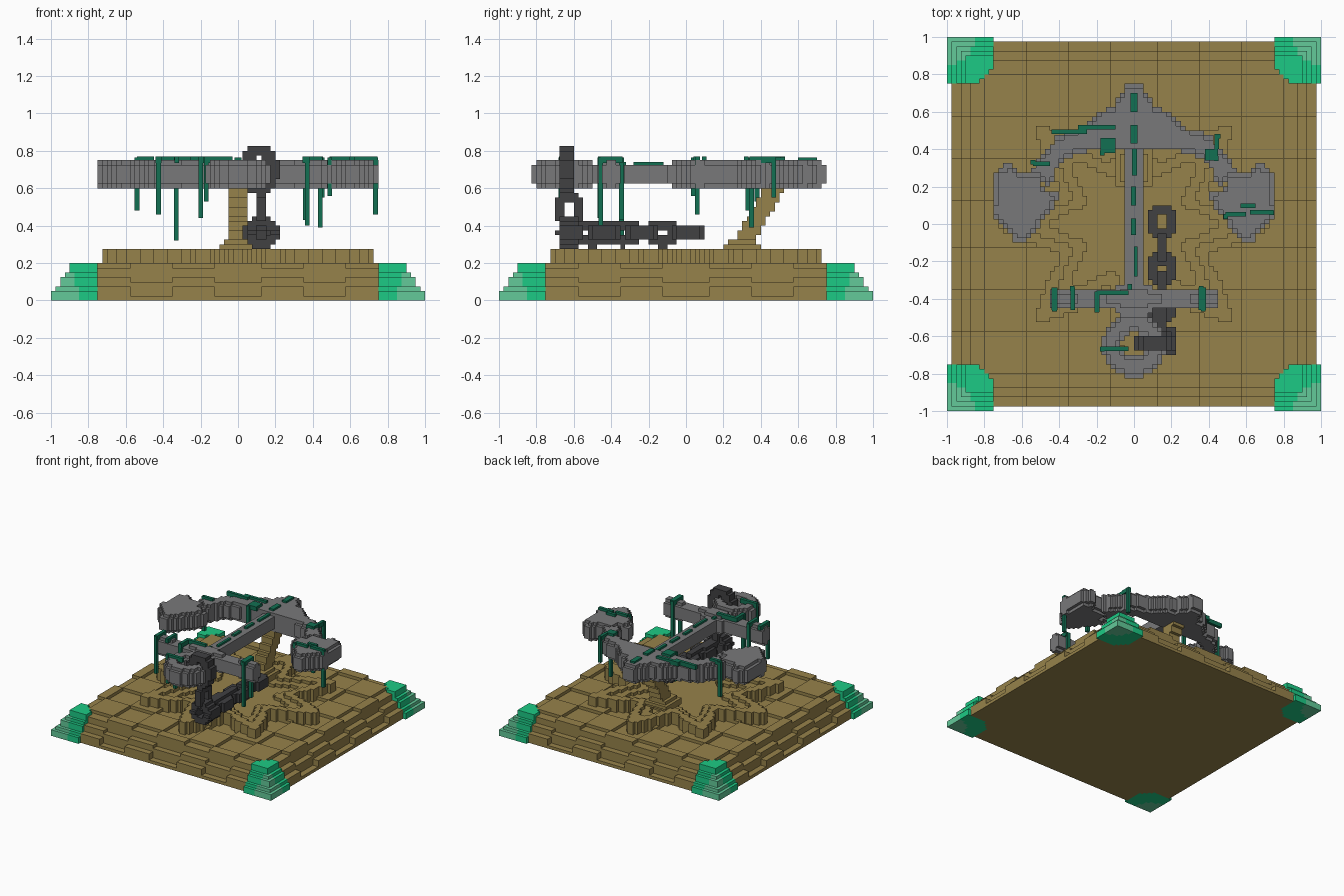
import bpy, bmesh, math
from mathutils import Vector

if "Cube" in bpy.data.objects:
    bpy.data.objects.remove(bpy.data.objects["Cube"])

V = 0.025  # voxel size


def mat(name, c):
    m = bpy.data.materials.new(name)
    m.diffuse_color = (*c, 1)
    m.use_nodes = True
    m.node_tree.nodes["Principled BSDF"].inputs["Base Color"].default_value = m.diffuse_color
    return m


WOOD = mat("sand_brown", (0.305, 0.223, 0.069))
IRON = mat("iron_grey", (0.19, 0.19, 0.195))
CHAIN = mat("dark_chain", (0.052, 0.052, 0.055))
WEED = mat("dark_seaweed", (0.006, 0.16, 0.085))
GREEN = mat("bright_green", (0.012, 0.59, 0.235))
PALE = mat("pale_green", (0.125, 0.585, 0.32))

SIDES = [((1, 0, 0), [(1, 0, 0), (1, 1, 0), (1, 1, 1), (1, 0, 1)]),
         ((-1, 0, 0), [(0, 0, 0), (0, 0, 1), (0, 1, 1), (0, 1, 0)]),
         ((0, 1, 0), [(0, 1, 0), (0, 1, 1), (1, 1, 1), (1, 1, 0)]),
         ((0, -1, 0), [(0, 0, 0), (1, 0, 0), (1, 0, 1), (0, 0, 1)]),
         ((0, 0, 1), [(0, 0, 1), (1, 0, 1), (1, 1, 1), (0, 1, 1)]),
         ((0, 0, -1), [(0, 0, 0), (0, 1, 0), (1, 1, 0), (1, 0, 0)])]


def voxels(name, lo, hi, inside, mats, pick=None):
    """Fill a box with voxels where inside(x, y, z); keep only the outer skin."""
    rng = [range(math.floor(a / V + 1e-6), math.ceil(b / V - 1e-6)) for a, b in zip(lo, hi)]
    mid = lambda c: [(k + 0.5) * V for k in c]
    cells = {(i, j, k) for i in rng[0] for j in rng[1] for k in rng[2]
             if inside(*mid((i, j, k)))}
    bm, verts = bmesh.new(), {}
    for c in cells:
        for d, quad in SIDES:
            if (c[0] + d[0], c[1] + d[1], c[2] + d[2]) in cells:
                continue
            f = []
            for q in quad:
                p = (c[0] + q[0], c[1] + q[1], c[2] + q[2])
                if p not in verts:
                    verts[p] = bm.verts.new((p[0] * V, p[1] * V, p[2] * V))
                f.append(verts[p])
            face = bm.faces.new(f)
            if pick:
                face.material_index = pick(*mid(c))
    me = bpy.data.meshes.new(name)
    bm.to_mesh(me)
    bm.free()
    for m in mats:
        me.materials.append(m)
    ob = bpy.data.objects.new(name, me)
    bpy.context.collection.objects.link(ob)
    return ob


def boxes(name, items, m):
    """One object made of boxes given as (x0, x1, y0, y1, z0, z1)."""
    bm = bmesh.new()
    for x0, x1, y0, y1, z0, z1 in items:
        r = bmesh.ops.create_cube(bm, size=1)
        for v in r["verts"]:
            v.co = Vector(((x0 + x1) / 2 + v.co.x * (x1 - x0), (y0 + y1) / 2 + v.co.y * (y1 - y0),
                           (z0 + z1) / 2 + v.co.z * (z1 - z0)))
    me = bpy.data.meshes.new(name)
    bm.to_mesh(me)
    bm.free()
    me.materials.append(m)
    bpy.context.collection.objects.link(bpy.data.objects.new(name, me))


def in_poly(x, y, poly):
    hit = False
    for (x0, y0), (x1, y1) in zip(poly, poly[1:] + poly[:1]):
        if (y0 > y) != (y1 > y) and x < x0 + (y - y0) * (x1 - x0) / (y1 - y0):
            hit = not hit
    return hit


# tiled base with stepped rim
def base_height(x, y):
    d = max(abs(x), abs(y))
    odd = (math.floor(x / 0.2286 + 0.5) + math.floor(y / 0.2286 + 0.5)) % 2
    if d > 0.925:
        return 0.05 + 0.05 * odd - 0.0125
    if d > 0.875:
        return 0.1 + 0.025 * odd
    return 0.2 - 0.025 * odd


def is_corner(x, y):
    u, v = 1 - abs(x), 1 - abs(y)
    return u < 0.25 and v < 0.25 and math.hypot(u, v) < 0.29


voxels("tiled_base", (-0.975, -0.975, 0), (0.975, 0.975, 0.2),
       lambda x, y, z: z < base_height(x, y) and not is_corner(x, y), [WOOD])


# green corner caps
def cap(x, y, z):
    if not is_corner(x, y):
        return False
    e = 1 - max(abs(x), abs(y))
    return z < min(0.2, 0.03 + e * 1.45)


voxels("corner_caps", (-1, -1, 0), (1, 1, 0.2), cap, [GREEN, PALE],
       lambda x, y, z: int(math.hypot(1 - abs(x), 1 - abs(y)) < 0.15))


# eight pointed raised star with a sunken middle
def star(x, y, z):
    a = math.atan2(y, x) / (math.pi / 4)
    t = 1 - 2 * abs(a - round(a))
    r = math.hypot(x, y) / (0.42 + 0.33 * t ** 1.3)
    top = 0.275 if r > 0.8 else 0.25 if r > 0.62 else 0.225
    return r < 1 and z < top


voxels("raised_star", (-0.75, -0.75, 0.175), (0.75, 0.75, 0.275), star, [WOOD])


# leaning support post
def post(x, y, z):
    t = (z - 0.275) / 0.325
    flare = max(0, 0.05 - abs(t) * 0.25)
    return abs(x) < 0.06 + flare and abs(y - 0.29 - 0.18 * t) < 0.055 + flare


voxels("support_post", (-0.125, 0.15, 0.2), (0.125, 0.6, 0.65), post, [WOOD])

# anchor outline, right half
CROWN = [(0, 0.76), (0.04, 0.75), (0.1, 0.64), (0.19, 0.6), (0.26, 0.52), (0.4, 0.48), (0.47, 0.4),
         (0.56, 0.28), (0.45, 0.2), (0.4, 0.32), (0.33, 0.36), (0.25, 0.39), (0, 0.39)]
FLUKE = [(0.67, 0.33), (0.75, 0.27), (0.76, 0.05), (0.63, -0.1), (0.57, -0.09), (0.44, 0.08),
         (0.4, 0.16), (0.48, 0.18), (0.5, 0.26), (0.62, 0.27)]


def anchor(x, y, z):
    ax = abs(x)
    outer = z < 0.625 or z > 0.725          # top and bottom layers are narrower
    s = 0.022 if outer else 0
    if ax < 0.05 and -0.5 < y < 0.7 and not outer:
        return True                          # shank
    if abs(y + 0.4) < 0.052 - s and ax < 0.46 - s and (not outer or ax > 0.3 or ax < 0.14):
        return True                          # stock
    if ax < 0.1 - s and abs(y + 0.4) < 0.07 - s:
        return True                          # stock hub
    if abs(math.hypot(x, y + 0.645) - 0.12) < 0.052 - s:
        return True                          # ring
    k = 1.14 if outer else 1
    if in_poly(0.59 + (ax - 0.59) * k, 0.12 + (y - 0.12) * k, FLUKE):
        return True
    return in_poly(ax, y - s, CROWN) and in_poly(ax, y + s, CROWN)


voxels("anchor", (-0.775, -0.825, 0.6), (0.775, 0.775, 0.75), anchor, [IRON])


# chain links: centre, axes of the loop plane, half lengths along them
def link(n, c, plane, ru, rv):
    w = 3 - sum(plane)

    def inside(*p):
        d = [p[i] - c[i] for i in range(3)]
        u, v = d[plane[0]], d[plane[1]]
        stretch = max(rv - ru, 0)
        v = math.copysign(max(abs(v) - stretch, 0), v)
        return abs(math.hypot(u, v) - ru) < 0.03 and abs(d[w]) < 0.03
    lo = [k - 0.2 for k in c]
    hi = [k + 0.2 for k in c]
    voxels("chain_link_%d" % n, lo, hi, inside, [CHAIN])


LINKS = [((0.1125, -0.6375, 0.7), (0, 2), 0.075, 0.1), ((0.125, -0.625, 0.4875), (1, 2), 0.05, 0.075),
         ((0.125, -0.6, 0.3625), (0, 2), 0.065, 0.065), ((0.1375, -0.5, 0.3625), (2, 1), 0.045, 0.08),
         ((0.15, -0.4375, 0.3625), (0, 1), 0.05, 0.07), ((0.15, -0.3375, 0.3625), (2, 1), 0.045, 0.065),
         ((0.15, -0.2375, 0.3625), (0, 1), 0.05, 0.065), ((0.15, -0.125, 0.3625), (2, 1), 0.045, 0.065),
         ((0.15, 0.0125, 0.3625), (0, 1), 0.05, 0.06)]
for n, args in enumerate(LINKS):
    link(n + 1, *args)
# bunched chain under the ring
voxels("chain_bunch", (0.025, -0.7, 0.275), (0.225, -0.475, 0.45),
       lambda x, y, z: 0.035 < math.hypot(x - 0.13, z - 0.3625) < 0.09
       and abs(y + 0.62) < 0.07 - abs(z - 0.36) * 0.3, [CHAIN])

# hanging seaweed: (x, y, lowest z)
STRANDS = [(-0.54, 0.33, 0.48), (-0.425, -0.455, 0.46), (-0.33, -0.345, 0.32), (-0.2, -0.46, 0.44),
           (-0.17, -0.67, 0.53), (0.36, -0.345, 0.43), (0.37, -0.455, 0.4), (0.735, 0.06, 0.46),
           (0.49, 0.04, 0.56), (0.44, 0.35, 0.39), (0.45, 0.47, 0.55), (-0.17, 0.38, 0.53)]
boxes("hanging_seaweed", [(x - 0.0125, x + 0.0125, y - 0.0125, y + 0.0125, z, 0.765)
                          for x, y, z in STRANDS], WEED)

# seaweed draped over the top: (x0, x1, y0, y1)
DRAPES = [(-0.44, -0.25, 0.48, 0.505), (-0.3, -0.1, 0.505, 0.53), (-0.54, -0.45, 0.31, 0.335),
          (-0.18, -0.1, 0.38, 0.46), (0.38, 0.45, 0.34, 0.4), (0.43, 0.455, 0.4, 0.48),
          (0.49, 0.6, 0.04, 0.065), (0.57, 0.65, 0.085, 0.11), (0.62, 0.745, 0.05, 0.075),
          (-0.44, -0.41, -0.46, -0.34), (-0.34, -0.315, -0.46, -0.34), (0.345, 0.385, -0.46, -0.34),
          (-0.2, -0.03, -0.38, -0.355), (-0.21, -0.185, -0.47, -0.36), (-0.18, -0.03, -0.68, -0.655)]
boxes("draped_seaweed", [d + (0.735, 0.77) for d in DRAPES], WEED)
SHANK = [(-0.02, 0.02, 0.6, 0.7), (-0.02, 0.02, 0.43, 0.53), (-0.01, 0.015, 0.26, 0.4),
         (-0.015, 0.01, 0.1, 0.2), (-0.015, 0.01, -0.06, 0.03), (0, 0.02, -0.28, -0.12),
         (-0.035, -0.01, -0.38, -0.32)]
boxes("shank_seaweed", [d + (0.72, 0.765 if d[2] > 0.4 else 0.74) for d in SHANK], WEED)
